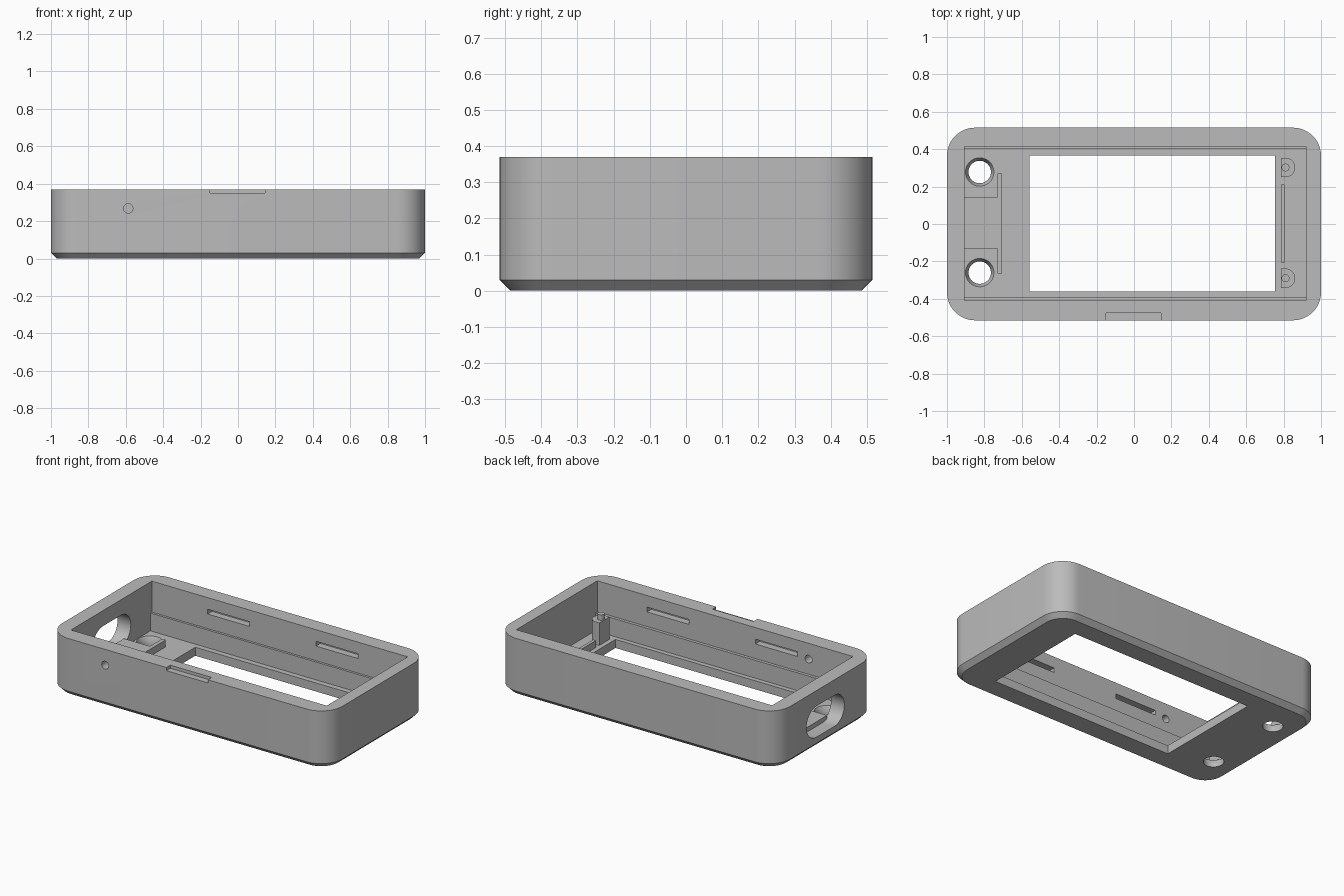
import bpy, bmesh
from math import pi, cos, sin, radians

cube = bpy.data.objects.get("Cube")
if cube:
    bpy.data.objects.remove(cube, do_unlink=True)

grey = bpy.data.materials.new("plain grey")
grey.use_nodes = True
COLOUR = (0.5, 0.5, 0.5, 1)
grey.diffuse_color = COLOUR
grey.node_tree.nodes["Principled BSDF"].inputs["Base Color"].default_value = COLOUR


def arc(cx, cy, r, start, end, steps=12):
    """Points on an arc, angles in degrees."""
    angles = [radians(start + (end - start) * i / steps) for i in range(steps + 1)]
    return [(cx + r * cos(a), cy + r * sin(a)) for a in angles]


def circle(cx, cy, r):
    return arc(cx, cy, r, 0, 360, 40)[:-1]


def rect(x0, x1, y0, y1):
    return [(x0, y0), (x1, y0), (x1, y1), (x0, y1)]


def rounded(hx, hy, r):
    x, y = hx - r, hy - r
    corners = ((x, y, 0), (-x, y, 90), (-x, -y, 180), (x, -y, 270))
    return [p for cx, cy, a in corners for p in arc(cx, cy, r, a, a + 90)]


def loft(name, rings, axis="z"):
    """Closed solid through (outline, position) rings stacked along an axis."""
    place = {"x": lambda u, v, w: (w, u, v),
             "y": lambda u, v, w: (u, w, v),
             "z": lambda u, v, w: (u, v, w)}[axis]
    bm = bmesh.new()
    loops = [[bm.verts.new(place(u, v, w)) for u, v in pts] for pts, w in rings]
    bm.faces.new(loops[0])
    bm.faces.new(loops[-1])
    n = len(loops[0])
    for a, b in zip(loops, loops[1:]):
        for i in range(n):
            j = (i + 1) % n
            bm.faces.new((a[i], a[j], b[j], b[i]))
    bmesh.ops.recalc_face_normals(bm, faces=bm.faces)
    mesh = bpy.data.meshes.new(name)
    bm.to_mesh(mesh)
    bm.free()
    mesh.materials.append(grey)
    ob = bpy.data.objects.new(name, mesh)
    bpy.context.collection.objects.link(ob)
    return ob


def prism(name, pts, lo, hi, axis="z"):
    return loft(name, [(pts, lo), (pts, hi)], axis)


def select(ob):
    bpy.ops.object.select_all(action="DESELECT")
    ob.select_set(True)
    bpy.context.view_layer.objects.active = ob


def cut(target, cutter):
    cutter.hide_render = True
    select(target)
    mod = target.modifiers.new("cut", "BOOLEAN")
    mod.operation = "DIFFERENCE"
    mod.solver = "EXACT"
    mod.object = cutter
    bpy.ops.object.modifier_apply(modifier=mod.name)
    bpy.data.objects.remove(cutter, do_unlink=True)


FLOOR, TOP, LEDGE = 0.055, 0.37, 0.17
SINK = FLOOR - 0.01

# Rounded case with a chamfered lower edge
case = loft("case", [(rounded(0.97, 0.485, 0.12), 0),
                     (rounded(1, 0.515, 0.15), 0.03),
                     (rounded(1, 0.515, 0.15), TOP)])

# Stepped cavity, wider above the ledges
cavity = [(-0.39, FLOOR), (0.40, FLOOR), (0.40, LEDGE), (0.415, LEDGE),
          (0.415, 0.5), (-0.41, 0.5), (-0.41, LEDGE), (-0.39, LEDGE)]
cut(case, prism("cavity_cutter", cavity, -0.905, 0.92, "x"))

# Screen window
cut(case, prism("window_cutter", rect(-0.56, 0.755, -0.36, 0.365), -0.1, 0.1))

# Countersunk holes in the floor
for y in (-0.26, 0.278):
    cut(case, loft("hole_cutter", [(circle(-0.825, y, 0.06), -0.05),
                                   (circle(-0.825, y, 0.06), 0.025),
                                   (circle(-0.825, y, 0.076), FLOOR),
                                   (circle(-0.825, y, 0.076), 0.1)]))

# Blind clip slots inside both long walls
for x in (-0.507, 0.265):
    for y0, y1 in ((-0.455, -0.3), (0.3, 0.46)):
        cut(case, prism("slot_cutter", rect(x, x + 0.3, 0.264, 0.295), y0, y1, "y"))

# Small round hole and pry notch at the front
cut(case, prism("pinhole_cutter", circle(-0.587, 0.268, 0.025), -0.6, -0.3, "y"))
cut(case, prism("notch_cutter", rect(-0.15, 0.145, 0.35, 0.45), -0.6, -0.475, "y"))

# Oblong port in the end wall
port = arc(0.1, 0.17, 0.1, -90, 90, 20) + arc(-0.085, 0.17, 0.1, 90, 270, 20)
cut(case, prism("port_cutter", port, -1.1, -0.8, "x"))

# Board supports
parts = [case,
         prism("port_block", rect(-0.915, -0.73, -0.13, 0.145), SINK, 0.1),
         prism("port_end_rib", rect(-0.73, -0.705, -0.265, 0.27), SINK, 0.1),
         prism("far_end_rib", rect(0.785, 0.805, -0.205, 0.21), SINK, 0.1)]

# D-shaped posts with locating pins
for side, y in (("front", -0.29), ("back", 0.302)):
    outline = [(0.785, y - 0.052)] + arc(0.81, y, 0.052, -90, 90, 20) + [(0.785, y + 0.052)]
    parts.append(prism(side + "_post", outline, SINK, 0.2))
    parts.append(prism(side + "_pin", circle(0.81, y, 0.021), 0.19, 0.235))

for part in parts:
    select(part)
    bpy.ops.object.shade_smooth_by_angle(angle=radians(30))
